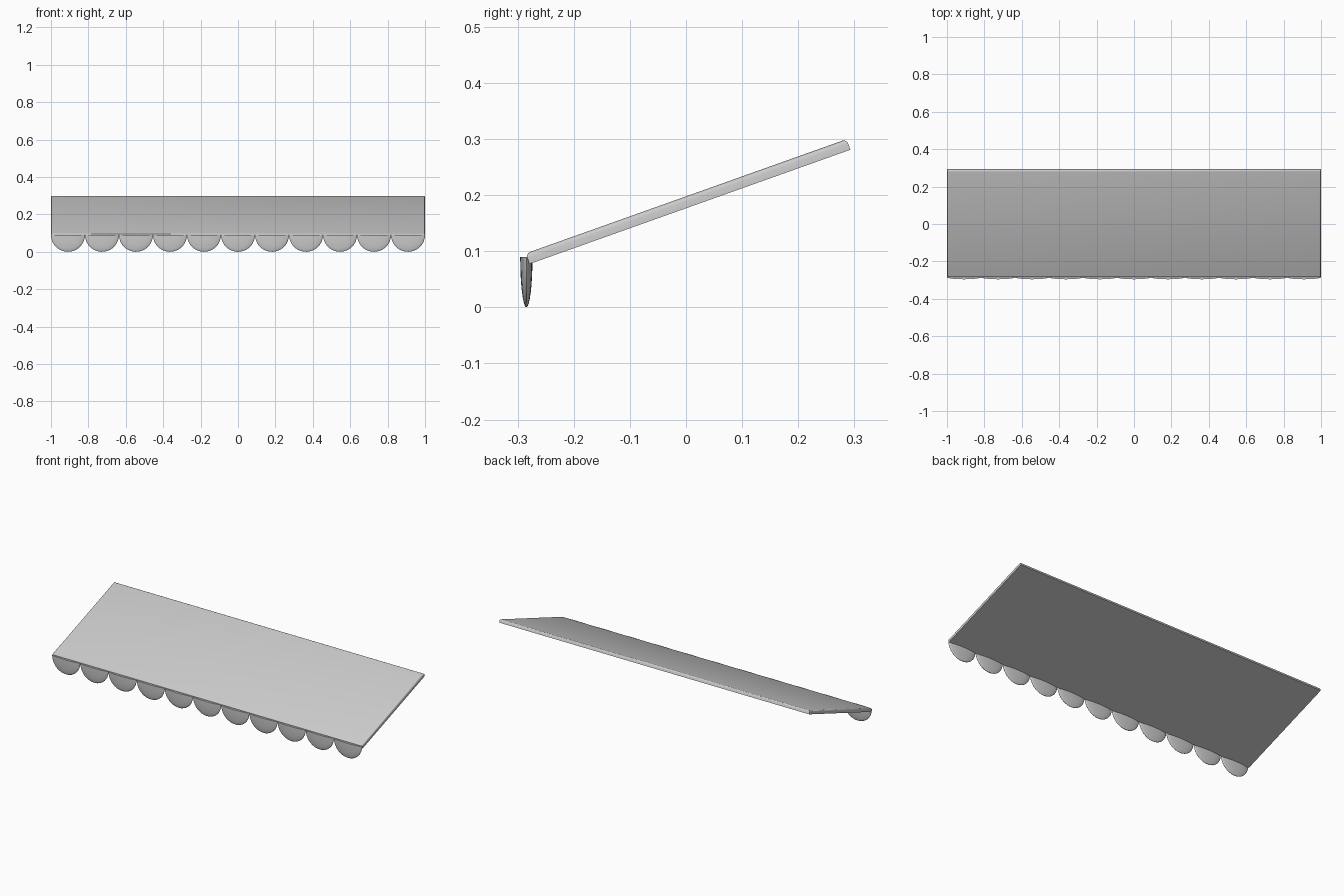
import bpy, bmesh, math
from mathutils import Matrix, Vector

if "Cube" in bpy.data.objects:
    bpy.data.objects.remove(bpy.data.objects["Cube"])

WIDTH = 2.0
COUNT = 11
R = WIDTH / COUNT / 2


def add_object(name, bm):
    bmesh.ops.recalc_face_normals(bm, faces=bm.faces)
    mesh = bpy.data.meshes.new(name)
    bm.to_mesh(mesh)
    bm.free()
    ob = bpy.data.objects.new(name, mesh)
    bpy.context.collection.objects.link(ob)
    bpy.context.view_layer.objects.active = ob
    ob.select_set(True)
    bpy.ops.object.shade_smooth_by_angle(angle=math.radians(35))
    ob.select_set(False)
    return ob


# Sloping canopy board with rounded upper edges
bm = bmesh.new()
bmesh.ops.create_cube(bm, size=1)
bmesh.ops.scale(bm, vec=(WIDTH, 0.607, 0.02), verts=bm.verts)
bmesh.ops.translate(bm, vec=(0, 0, 0.01), verts=bm.verts)
top_edges = [e for e in bm.edges if all(v.co.z > 0.015 for v in e.verts)]
bmesh.ops.bevel(bm, geom=top_edges, offset=0.008, segments=3,
                profile=0.5, affect='EDGES')
board = add_object("canopy_board", bm)
board.location = (0, 0.007, 0.179)
board.rotation_euler.x = math.radians(19.6)

# Row of hanging scallops: flattened half spheres along the low edge
for i in range(COUNT):
    bm = bmesh.new()
    bmesh.ops.create_uvsphere(bm, u_segments=32, v_segments=16, radius=1)
    cut = bmesh.ops.bisect_plane(bm, geom=bm.verts[:] + bm.edges[:] + bm.faces[:],
                                 dist=1e-4, plane_co=(0, 0, 0),
                                 plane_no=(0, 0, 1), clear_outer=True)
    rim = [e for e in bm.edges if e.is_boundary]
    bmesh.ops.contextual_create(bm, geom=rim)
    bmesh.ops.scale(bm, vec=(R, 0.011, 0.09), verts=bm.verts)
    scallop = add_object(f"scallop_{i + 1}", bm)
    scallop.location = (-WIDTH / 2 + R * (2 * i + 1), -0.2845, 0.09)
